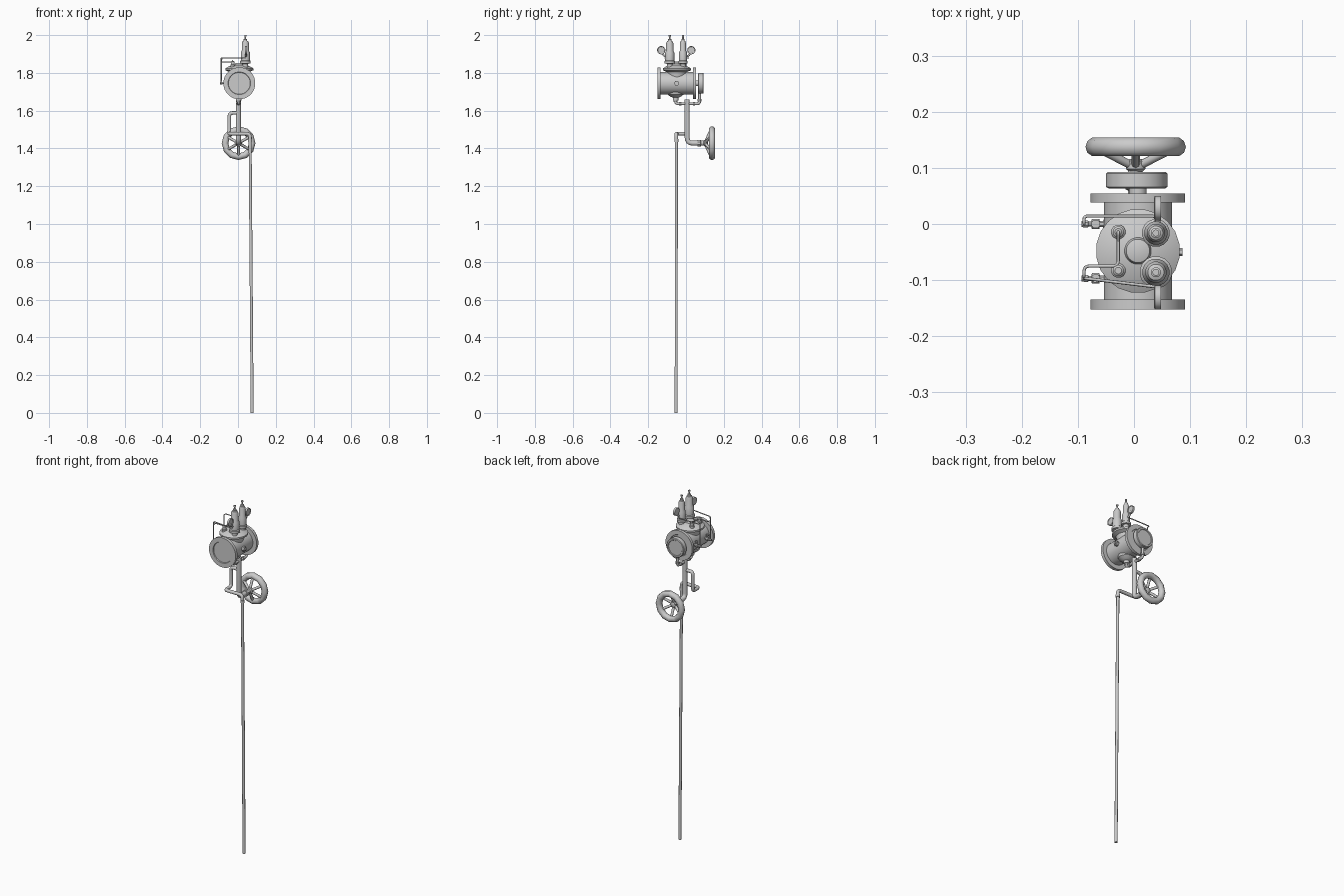
import bpy, bmesh, math
from mathutils import Vector

if "Cube" in bpy.data.objects:
    bpy.data.objects.remove(bpy.data.objects["Cube"])

ZC, XC = 1.745, 0.007   # axis of the valve body


def finish(bm, name, angle=35):
    bmesh.ops.recalc_face_normals(bm, faces=bm.faces)
    me = bpy.data.meshes.new(name)
    bm.to_mesh(me)
    bm.free()
    ob = bpy.data.objects.new(name, me)
    bpy.context.collection.objects.link(ob)
    bpy.ops.object.select_all(action='DESELECT')
    ob.select_set(True)
    bpy.context.view_layer.objects.active = ob
    bpy.ops.object.shade_smooth_by_angle(angle=math.radians(angle))
    return ob


def lathe(name, profile, loc, axis=(0, 0, 1), n=20):
    """Revolve (radius, height) points round an axis through loc."""
    bm = bmesh.new()
    q = Vector((0, 0, 1)).rotation_difference(Vector(axis))
    rings = []
    for r, h in profile:
        rings.append([bm.verts.new(q @ Vector((r * math.cos(a), r * math.sin(a), h)) + Vector(loc))
                      for a in (2 * math.pi * (i + .5) / n for i in range(n))])
    for a, b in zip(rings, rings[1:]):
        for i in range(n):
            j = (i + 1) % n
            bm.faces.new((a[i], a[j], b[j], b[i]))
    bm.faces.new(rings[0])
    bm.faces.new(rings[-1])
    return finish(bm, name)


def pipe(name, points, r, bend=0.012, n=10):
    """Round tube along a path with filleted corners."""
    pts = [Vector(p) for p in points]
    path = [pts[0]]
    for a, b, c in zip(pts, pts[1:], pts[2:]):
        d = min(bend, (a - b).length * .45, (c - b).length * .45)
        p, s = b + (a - b).normalized() * d, b + (c - b).normalized() * d
        for k in range(5):
            t = k / 4
            path.append(p * (1 - t) ** 2 + b * 2 * t * (1 - t) + s * t * t)
    path.append(pts[-1])
    bm = bmesh.new()
    rings, side, old = [], None, None
    for i, p in enumerate(path):
        d = (path[min(i + 1, len(path) - 1)] - path[max(i - 1, 0)]).normalized()
        side = d.orthogonal().normalized() if side is None else old.rotation_difference(d) @ side
        old = d
        up = d.cross(side)
        rings.append([bm.verts.new(p + r * (side * math.cos(2 * math.pi * k / n) + up * math.sin(2 * math.pi * k / n)))
                      for k in range(n)])
    for a, b in zip(rings, rings[1:]):
        for k in range(n):
            bm.faces.new((a[k], a[(k + 1) % n], b[(k + 1) % n], b[k]))
    bm.faces.new(rings[0])
    bm.faces.new(rings[-1])
    return finish(bm, name, 50)


# Valve body with end flanges and recessed front and back bores
lathe("valve_body", [(.058, -.147), (.060, -.152), (.085, -.152), (.085, -.135), (.061, -.135),
                     (.061, .038), (.085, .038), (.085, .054), (.060, .054), (.058, .050)],
      (XC, 0, ZC), (0, 1, 0), 24)

# Domed bonnet on top, boss underneath, plug on the side
lathe("bonnet", [(.05, 1.775), (.055, 1.805), (.075, 1.814), (.075, 1.824), (.052, 1.837),
                 (.024, 1.843), (.021, 1.852), (.019, 1.853)], (XC, -.048, 0))
lathe("bottom_boss", [(.045, 1.70), (.042, 1.685), (.028, 1.674), (.015, 1.669), (.015, 1.655)], (0.003, -.055, 0))
lathe("side_plug", [(.014, 0), (.014, .022), (.007, .022), (.007, .028)], (.058, -.05, ZC), (1, 0, 0), 6)

# Rear drum on its neck
lathe("rear_drum_neck", [(.016, .045), (.016, .066)], (XC, 0, ZC), (0, 1, 0), 16)
lathe("rear_drum", [(.050, .063), (.055, .066), (.055, .090), (.052, .093), (.044, .093), (.042, .090)],
      (XC - .002, 0, ZC), (0, 1, 0), 24)

# Pilot columns with gauges on top of the bonnet
for tag, y, s, gy, sg in (("rear", -.016, .025, .028, 1), ("front", -.086, .029, -.131, -1)):
    lathe(tag + "_pilot", [(.015, 1.82), (.015, 1.848), (s, 1.850), (s, 1.862), (s * .84, 1.866),
                           (s * .84, 1.908), (s * .66, 1.918), (s * .66, 1.958), (s * .5, 1.968),
                           (.009, 1.970), (.009, 1.978), (.0045, 1.980), (.0045, 1.992),
                           (.006, 1.993), (.006, 2.0)], (.039, y, 0), n=16)
    pipe(tag + "_gauge_stem", [(.042, y, 1.888), (.042, y + sg * .03, 1.888), (.042, gy, 1.915)], .005)
    lathe(tag + "_gauge", [(.019, -.006), (.022, -.005), (.022, .006), (.019, .006), (.018, .004)],
          (.042, gy, 1.920), (1, 0, 0), 16)

# Small ports on the bonnet
for i, y in enumerate((-.014, -.083)):
    lathe(f"bonnet_port_{i}", [(.013, 1.815), (.013, 1.842), (.010, 1.845), (.010, 1.860), (.006, 1.863)],
          (-.028, y, 0), n=12)

# Control tubing on the left side
T = .0028
pipe("rear_control_tube", [(.039, -.01, 1.878), (.039, .014, 1.878), (-.089, .014, 1.878),
                           (-.089, 0, 1.878), (-.089, 0, 1.745)], T, .006, 8)
pipe("front_control_tube", [(.039, -.09, 1.878), (.039, -.112, 1.878), (-.086, -.097, 1.878),
                            (-.089, -.097, 1.745)], T, .006, 8)
pipe("port_tube", [(-.028, -.014, 1.858), (-.028, -.075, 1.858), (-.089, -.075, 1.858),
                   (-.089, -.095, 1.858), (-.089, -.095, 1.80)], T, .010, 8)
pipe("port_link_tube", [(-.028, -.014, 1.85), (-.028, -.014, 1.868), (-.028, -.03, 1.858)], T, .006, 8)

# Needle valves where the tubing enters the body
for i, y in enumerate((0, -.097)):
    lathe(f"needle_valve_{i}", [(.006, -.094), (.007, -.082), (.005, -.081), (.005, -.076), (.010, -.075),
                                (.010, -.062), (.006, -.061), (.006, -.045)], (0, y, ZC), (1, 0, 0), 8)
    lathe(f"needle_valve_cap_{i}", [(.004, 0), (.004, .014), (.008, .014), (.008, .02)],
          (-.068, y, ZC + .005), (0, 0, 1), 8)

# Lower drain loop from the bottom boss to the rear drum
pipe("drain_loop", [(.003, -.055, 1.672), (.003, -.055, 1.637), (.003, .072, 1.637), (.003, .072, 1.70)], .0075)
for i, (y, z, ax) in enumerate(((-.055, 1.652, (0, 0, 1)), (-.03, 1.637, (0, 1, 0)),
                                (.042, 1.637, (0, 1, 0)), (.072, 1.655, (0, 0, 1)))):
    lathe(f"loop_fitting_{i}", [(.011, -.006), (.011, .006)], (.003, y, z), ax, 8)

# Stand pipe turning back to the handwheel
pipe("stand_pipe", [(.002, .006, 1.658), (.002, .006, 1.428), (.002, .105, 1.428)], .0135, .03, 12)
lathe("valve_packing", [(.014, .06), (.019, .062), (.019, .078), (.014, .08)], (.002, 0, 1.428), (0, 1, 0), 8)

# Handwheel: faceted rim, hub and dished spokes
WC = Vector((.003, 0, 1.428))
lathe("handwheel_hub", [(.012, .093), (.018, .098), (.018, .112), (.010, .116)], WC, (0, 1, 0), 12)
bpy.ops.mesh.primitive_torus_add(major_radius=.072, minor_radius=.0175, major_segments=12, minor_segments=10,
                                 location=(WC.x, .1375, WC.z), rotation=(math.pi / 2, 0, 0))
rim = bpy.context.object
rim.name = "handwheel_rim"
bpy.ops.object.shade_smooth_by_angle(angle=math.radians(40))
for i in range(6):
    a = math.pi / 3 * i + math.pi / 6
    d = Vector((math.cos(a), 0, math.sin(a)))
    pipe(f"handwheel_spoke_{i}", [WC + d * .01 + Vector((0, .105, 0)), WC + d * .066 + Vector((0, .13, 0))], .0075, n=8)

# Side branch leading to the long drop pipe that reaches the floor
pipe("branch_pipe", [(.002, .004, 1.588), (-.046, .004, 1.588), (-.046, .004, 1.478),
                     (-.046, -.051, 1.478), (.063, -.051, 1.478), (.064, -.051, 1.44)], .0095, .018)
pipe("drop_pipe", [(.064, -.051, 1.46), (.075, -.052, 0)], .008, n=12)
lathe("drop_pipe_collar", [(.0115, 1.435), (.0115, 1.45)], (.064, -.051, 0), n=12)
